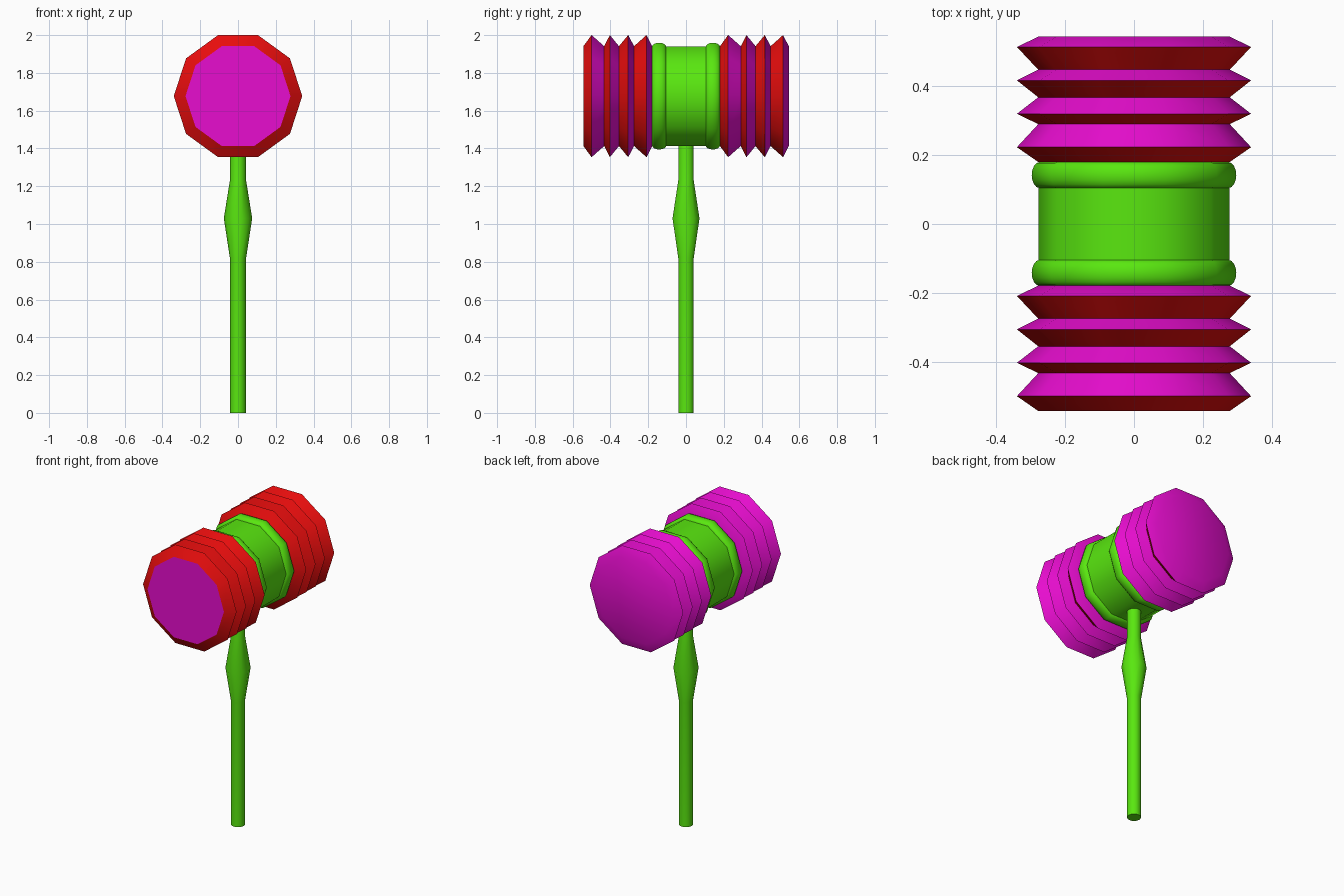
import bpy, bmesh, math
from mathutils import Vector

default = bpy.data.objects.get("Cube")
if default:
    bpy.data.objects.remove(default, do_unlink=True)

SIDES = 10
HEAD_Z = 1.677


def make_material(name, rgb):
    mat = bpy.data.materials.new(name)
    mat.use_nodes = True
    mat.diffuse_color = (*rgb, 1)
    mat.node_tree.nodes["Principled BSDF"].inputs["Base Color"].default_value = (*rgb, 1)
    return mat


green = make_material("lime green", (0.1, 0.8, 0.005))
magenta = make_material("magenta", (0.8, 0.004, 0.62))
red = make_material("red", (0.8, 0.004, 0.004))


def lathe(name, profile, mats, along_y=True, angle=40):
    """Turn (position, radius) pairs into a capped ten-sided solid."""
    bm = bmesh.new()
    rings = []
    for pos, rad in profile:
        ring = []
        for i in range(SIDES):
            a = math.tau * i / SIDES
            u, v = rad * math.cos(a), rad * math.sin(a)
            ring.append(bm.verts.new((u, pos, HEAD_Z + v) if along_y else (u, v, pos)))
        rings.append(ring)
    for low, high in zip(rings, rings[1:]):
        for i in range(SIDES):
            j = (i + 1) % SIDES
            bm.faces.new((low[i], low[j], high[j], high[i]))
    bm.faces.new(rings[0])
    bm.faces.new(rings[-1])
    bmesh.ops.recalc_face_normals(bm, faces=bm.faces)
    # Slopes facing the front take the second colour; flat caps keep the first
    if len(mats) > 1:
        for f in bm.faces:
            f.material_index = int(len(f.verts) == 4 and f.normal.y < 0)
    mesh = bpy.data.meshes.new(name)
    bm.to_mesh(mesh)
    bm.free()
    for m in mats:
        mesh.materials.append(m)
    obj = bpy.data.objects.new(name, mesh)
    bpy.context.collection.objects.link(obj)
    bpy.ops.object.select_all(action="DESELECT")
    obj.select_set(True)
    bpy.context.view_layer.objects.active = obj
    bpy.ops.object.shade_smooth_by_angle(angle=math.radians(angle))
    return obj


# Pleated striking ends: alternating valleys and ridges, same layout on both
pleats = [0, 0.043, 0.11, 0.14, 0.188, 0.237, 0.268, 0.334, 0.364]
for name, start in (("front_pleated_end", -0.543), ("back_pleated_end", 0.18)):
    profile = [(start + p, 0.34 if i % 2 else 0.278) for i, p in enumerate(pleats)]
    lathe(name, profile, [magenta, red], angle=30)

# Middle barrel and its rounded collars
lathe("head_barrel", [(-0.17, 0.277), (0.17, 0.277)], [green])
for name, centre in (("front_collar", -0.142), ("back_collar", 0.142)):
    arc = [math.pi * i / 8 for i in range(9)]
    lathe(name, [(centre - 0.038 * math.cos(t), 0.274 + 0.023 * math.sin(t)) for t in arc], [green])

# Turned handle with a swollen grip
lathe("handle", [(0, 0.043), (0.82, 0.043), (1.03, 0.075), (1.23, 0.043), (1.5, 0.043)],
      [green], along_y=False)
